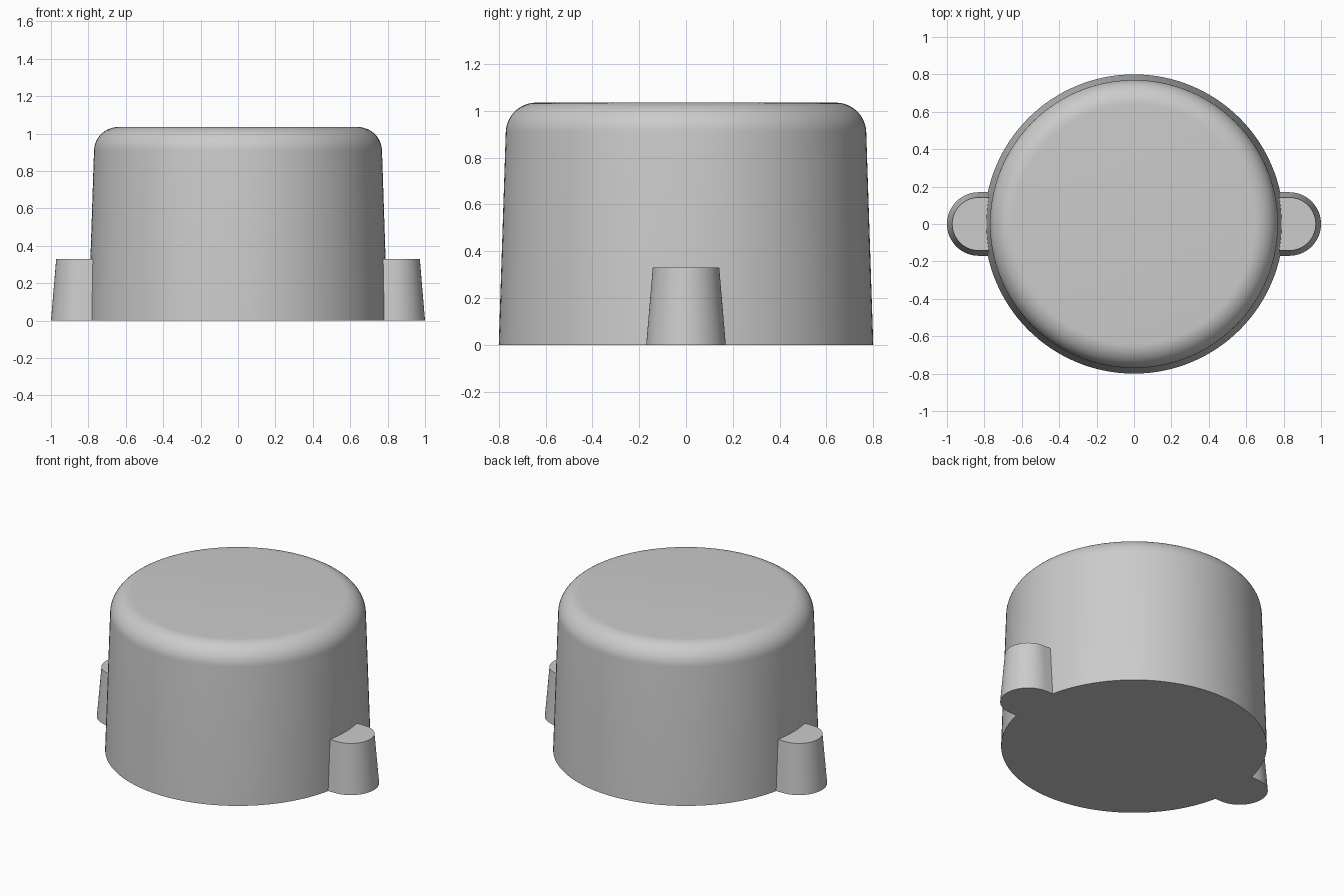
import bpy
import bmesh
from math import sin, cos, pi, radians

cube = bpy.data.objects.get("Cube")
if cube:
    bpy.data.objects.remove(cube, do_unlink=True)

grey = bpy.data.materials.new("plain grey")
grey.use_nodes = True
GREY = (0.6, 0.6, 0.6, 1)
grey.diffuse_color = GREY
grey.node_tree.nodes["Principled BSDF"].inputs["Base Color"].default_value = GREY


def loft(name, rings):
    """Solid through matching rings of points, capped at both ends."""
    bm = bmesh.new()
    loops = [[bm.verts.new(p) for p in ring] for ring in rings]
    n = len(loops[0])
    for low, high in zip(loops, loops[1:]):
        for i in range(n):
            j = (i + 1) % n
            bm.faces.new((low[i], low[j], high[j], high[i]))
    bm.faces.new(loops[0][::-1])
    bm.faces.new(loops[-1])
    bmesh.ops.recalc_face_normals(bm, faces=bm.faces)
    mesh = bpy.data.meshes.new(name)
    bm.to_mesh(mesh)
    bm.free()
    mesh.materials.append(grey)
    obj = bpy.data.objects.new(name, mesh)
    bpy.context.collection.objects.link(obj)
    return obj


def circle(r, z, n=128):
    return [(r * cos(2 * pi * i / n), r * sin(2 * pi * i / n), z) for i in range(n)]


def tab_outline(r, z, side, n=32):
    """Round-ended tongue whose square end is buried in the body."""
    arc = [(0.83 + r * cos(a), r * sin(a)) for a in (pi * (i / n - 0.5) for i in range(n + 1))]
    return [(side * x, y, z) for x, y in arc + [(0.5, r), (0.5, -r)]]


# Drafted round body with a rounded top edge
FILLET, TOP = 0.13, 1.035
profile = [(0.8, 0)]
for k in range(13):
    a = radians(2 + 88 * k / 12)
    profile.append((0.64 + FILLET * cos(a), TOP - FILLET + FILLET * sin(a)))
body = loft("body", [circle(r, z) for r, z in profile])

# Tapered side tabs, fused into the body
bpy.context.view_layer.objects.active = body
body.select_set(True)
for side, name in ((1, "left_tab"), (-1, "right_tab")):
    tab = loft(name, [tab_outline(0.17, 0, side), tab_outline(0.142, 0.33, side)])
    union = body.modifiers.new(name, "BOOLEAN")
    union.operation = "UNION"
    union.solver = "EXACT"
    union.object = tab
    bpy.ops.object.modifier_apply(modifier=union.name)
    bpy.data.objects.remove(tab, do_unlink=True)

bpy.ops.object.select_all(action="DESELECT")
body.select_set(True)
bpy.ops.object.shade_smooth_by_angle(angle=radians(30))
